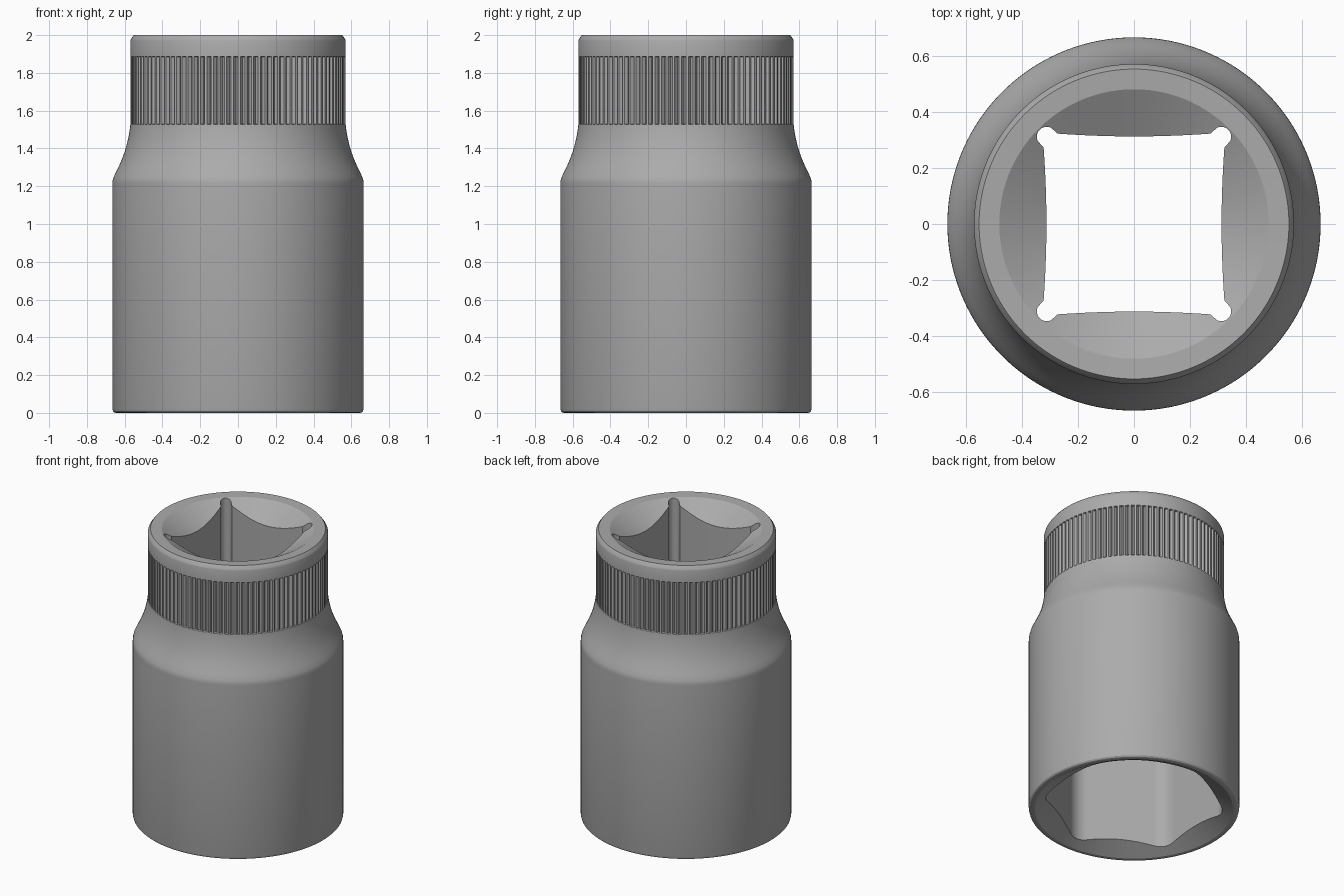
import bpy, bmesh
from math import pi, cos, sin, tan, sqrt, radians

if "Cube" in bpy.data.objects:
    bpy.data.objects.remove(bpy.data.objects["Cube"])

N = 600          # points round each ring
TEETH = 100      # knurl grooves
STEP = N // TEETH


def fold(a, sides):
    """Signed angle from the middle of the nearest flat."""
    s = 2 * pi / sides
    return (a + s / 2) % s - s / 2


def far_hit(dist, rad, a):
    """Far distance along a ray to a circle centred 'dist' out, 'a' off axis."""
    k = rad * rad - (dist * sin(a)) ** 2
    return dist * cos(a) + sqrt(k) if k > 0 else 0.0


def square_r(a):
    """Slightly bowed square with round corner reliefs."""
    p = abs(fold(a, 4))
    wall = (0.312 + 0.014 * tan(p) ** 2) / cos(p)
    relief = far_hit(0.439, 0.036, pi / 4 - p)
    return relief if relief > 0 else min(wall, 0.44)


def hex_r(a, flat=0.505, fil=0.13):
    """Hexagon with filleted corners, two of them on the y axis."""
    p = abs(fold(a, 6))
    c = (flat - fil) / cos(pi / 6)
    if tan(p) < c * 0.5 / flat:
        return flat / cos(p)
    return far_hit(c, fil, pi / 6 - p)


GROOVE = [0.0, 0.0, 0.0, 0.6, 1.0, 0.6]


def knurl_r(a):
    i = round(a / (2 * pi) * N) % STEP
    return 0.57 - 0.017 * GROOVE[i]


def top_cone(r):
    return 1.997 - (0.48 - r) * 0.58


def bottom_cone(r):
    return (0.625 - r) * 0.55


# Rings: (radius or radius function, height or height function of radius)
rings = [
    # bottom rim and body
    (0.625, 0.0), (0.645, 0.0), (0.655, 0.003), (0.662, 0.01), (0.665, 0.022),
    (0.665, 1.215),
    # shoulder
    (0.664, 1.23), (0.659, 1.247), (0.645, 1.277), (0.630, 1.308),
    (0.615, 1.342), (0.601, 1.38), (0.589, 1.42), (0.580, 1.46),
    (0.573, 1.50), (0.57, 1.526),
    # knurled band
    (knurl_r, 1.529), (knurl_r, 1.885),
    # top collar and rim
    (0.57, 1.888), (0.57, 1.97), (0.567, 1.98), (0.552, 2.0),
    (0.48, 1.997),
    # square drive hole
    (square_r, top_cone), (square_r, 1.2),
    # hexagonal hole
    (hex_r, 1.15), (hex_r, bottom_cone),
]

bm = bmesh.new()
loops = []
for rad, height in rings:
    loop = []
    for i in range(N):
        a = 2 * pi * i / N
        r = rad(a) if callable(rad) else rad
        z = height(r) if callable(height) else height
        loop.append(bm.verts.new((r * cos(a), r * sin(a), z)))
    loops.append(loop)
for k, lo in enumerate(loops):
    hi = loops[(k + 1) % len(loops)]
    for i in range(N):
        j = (i + 1) % N
        bm.faces.new((lo[i], lo[j], hi[j], hi[i]))
bmesh.ops.recalc_face_normals(bm, faces=bm.faces[:])

mesh = bpy.data.meshes.new("socket_body")
bm.to_mesh(mesh)
bm.free()
socket = bpy.data.objects.new("socket_body", mesh)
bpy.context.collection.objects.link(socket)

# Dark steel
steel = bpy.data.materials.new("dark_steel")
steel.diffuse_color = (0.41, 0.41, 0.41, 1.0)
steel.use_nodes = True
steel.node_tree.nodes["Principled BSDF"].inputs["Base Color"].default_value = steel.diffuse_color
mesh.materials.append(steel)

# Smooth shading with crisp edges
bpy.context.view_layer.objects.active = socket
socket.select_set(True)
bpy.ops.object.shade_smooth_by_angle(angle=radians(25))
